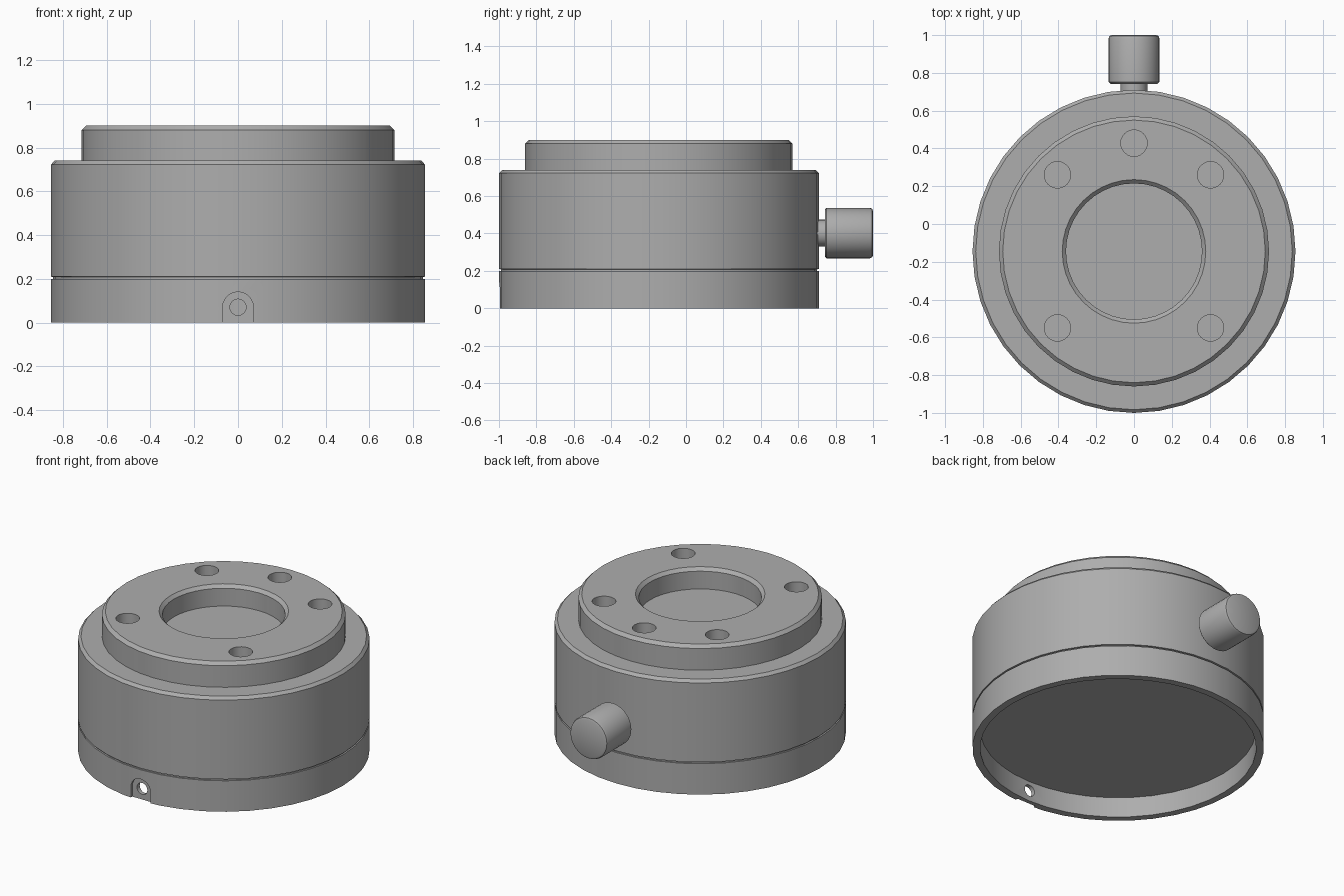
import bpy, math
from mathutils import Matrix, Vector

if "Cube" in bpy.data.objects:
    bpy.data.objects.remove(bpy.data.objects["Cube"], do_unlink=True)

AXIS_Y = -0.145
SEGMENTS = 40

grey = bpy.data.materials.new("satin grey metal")
grey.use_nodes = True
grey.diffuse_color = (0.42, 0.42, 0.42, 1)
grey.node_tree.nodes["Principled BSDF"].inputs["Base Color"].default_value = grey.diffuse_color


def lathe(name, profile, segments, matrix):
    """Spin (radius, height) points about the local z axis; radius 0 closes an end."""
    verts, rings, faces = [], [], []
    for r, h in profile:
        count = segments if r > 0 else 1
        rings.append([len(verts) + i for i in range(count)])
        for i in range(count):
            a = math.tau * i / segments
            verts.append(matrix @ Vector((r * math.cos(a), r * math.sin(a), h)))
    for low, high in zip(rings, rings[1:]):
        if len(low) == 1:
            faces.append(high[::-1])
        elif len(high) == 1:
            faces.append(low)
        else:
            for i in range(segments):
                j = (i + 1) % segments
                faces.append((low[i], low[j], high[j], high[i]))
    # end caps are single polygons, so the centre points are not needed
    mesh = bpy.data.meshes.new(name)
    mesh.from_pydata(verts, [], faces)
    obj = bpy.data.objects.new(name, mesh)
    bpy.context.collection.objects.link(obj)
    mesh.materials.append(grey)
    drop_loose(mesh)
    return obj


def drop_loose(mesh):
    import bmesh
    bm = bmesh.new()
    bm.from_mesh(mesh)
    for v in [v for v in bm.verts if not v.link_faces]:
        bm.verts.remove(v)
    bmesh.ops.recalc_face_normals(bm, faces=bm.faces)
    bm.to_mesh(mesh)
    bm.free()


def select(obj):
    bpy.ops.object.select_all(action="DESELECT")
    obj.select_set(True)
    bpy.context.view_layer.objects.active = obj


def cut(target, cutters):
    for cutter in cutters:
        mod = target.modifiers.new("cut", "BOOLEAN")
        mod.operation, mod.solver, mod.object = "DIFFERENCE", "EXACT", cutter
        select(target)
        bpy.ops.object.modifier_apply(modifier=mod.name)
        bpy.data.objects.remove(cutter, do_unlink=True)


def cylinder(name, radius, start, end, matrix):
    return lathe(name, [(0, start), (radius, start), (radius, end), (0, end)], 24, matrix)


upright = Matrix.Translation((0, AXIS_Y, 0))
to_back = Matrix.Rotation(-math.pi / 2, 4, "X")

# Hollow base ring
base = lathe("base_ring", [(0, 0.13), (0.81, 0.13), (0.81, 0), (0.855, 0),
                           (0.855, 0.2), (0, 0.2)], SEGMENTS, upright)

# Main body with groove, raised flange and central bore
body = lathe("main_body", [(0, 0.2), (0.845, 0.2), (0.845, 0.208), (0.855, 0.21),
                           (0.855, 0.722), (0.838, 0.74), (0.715, 0.74), (0.715, 0.88),
                           (0.695, 0.9), (0.38, 0.9), (0.36, 0.88), (0.36, 0.765),
                           (0, 0.765)], SEGMENTS, upright)

# Five mounting holes in the flange
cut(body, [cylinder("hole_cutter", 0.07, 0.75, 1.0, upright @ Matrix.Translation(
    (0.573 * math.cos(a), 0.573 * math.sin(a), 0)))
    for a in map(math.radians, (45, 90, 135, 225, 315))])

# Arched recess and through hole at the front of the base
front = Matrix.Translation((0, 0, 0.07)) @ to_back
arch = cylinder("arch_cutter", 0.07, -1.1, -0.98, front)
for v in arch.data.vertices:
    if v.co.z < 0.069:
        v.co.x = math.copysign(0.07, v.co.x) if abs(v.co.x) > 0.001 else 0
        v.co.z = -0.05
# lower half: replace the squashed arc by a clean rectangular slot
bpy.data.objects.remove(arch, do_unlink=True)
arch = cylinder("arch_cutter", 0.07, -1.1, -0.98, front)
bpy.ops.mesh.primitive_cube_add(size=1, location=(0, -1.04, 0.01))
slot = bpy.context.object
slot.scale = (0.14, 0.12, 0.12)
bpy.context.view_layer.update()
cut(base, [arch, slot, cylinder("screw_hole_cutter", 0.037, -1.1, -0.9, front)])

# Clamp knob and stem at the back
back = Matrix.Translation((0, 0, 0.402)) @ to_back
stem = lathe("knob_stem", [(0, 0.68), (0.072, 0.68), (0.072, 0.75), (0, 0.75)], 24, back)
knob = lathe("clamp_knob", [(0, 0.742), (0.125, 0.742), (0.135, 0.752), (0.135, 0.982),
                            (0.13, 0.995), (0.118, 1.0), (0, 1.0)], 32, back)

for obj in (base, body, stem, knob):
    select(obj)
    bpy.ops.object.shade_smooth_by_angle(angle=math.radians(30))
